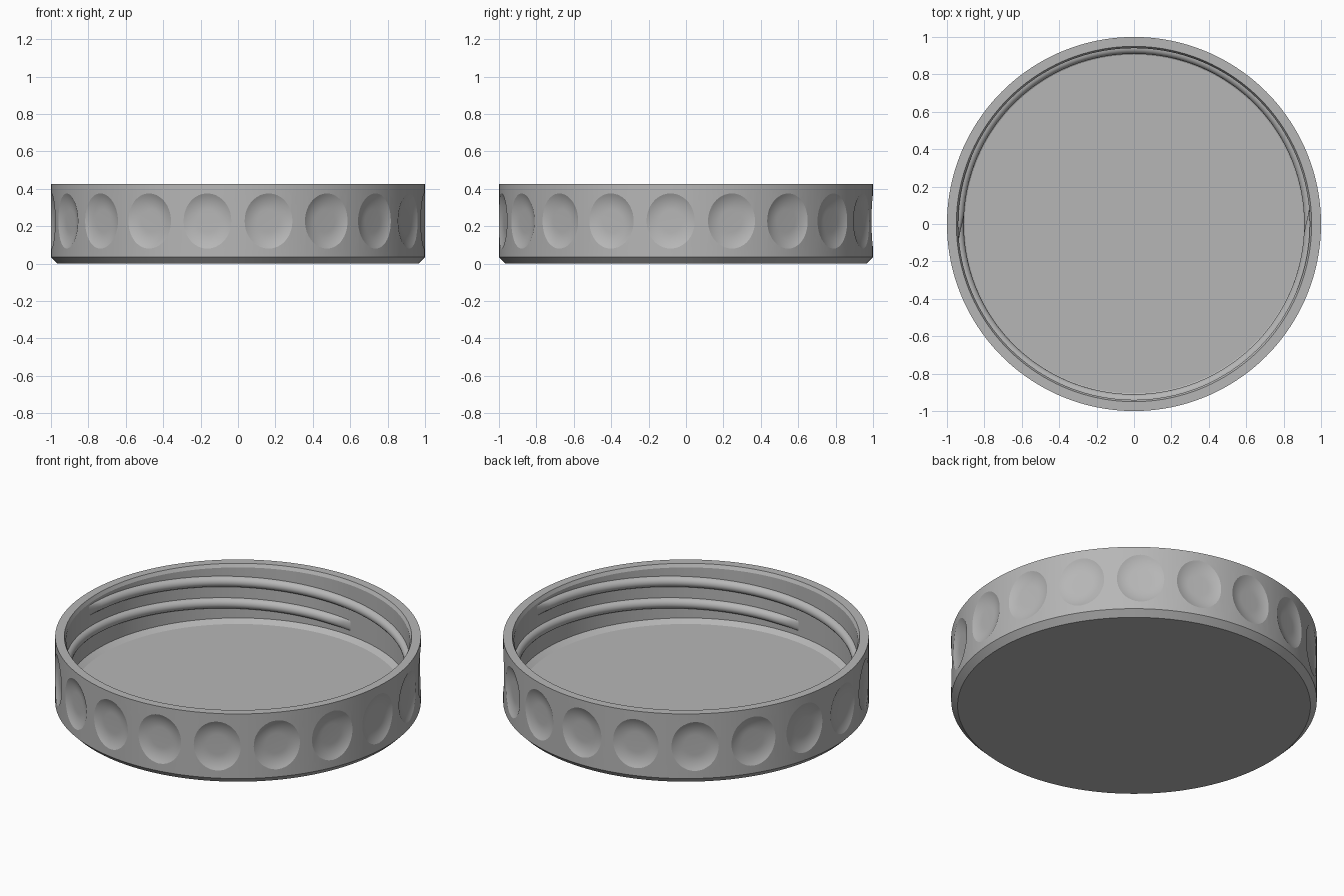
import bpy, bmesh
from math import sin, cos, pi, radians, sqrt
from mathutils import Matrix, Vector

cube = bpy.data.objects.get("Cube")
if cube:
    bpy.data.objects.remove(cube)

GREY = (0.47, 0.47, 0.47, 1)
grey = bpy.data.materials.new("plain grey")
grey.use_nodes = True
grey.diffuse_color = GREY
grey.node_tree.nodes["Principled BSDF"].inputs["Base Color"].default_value = GREY


def lathe(bm, profile, steps, matrix=Matrix.Identity(4)):
    """Spin (radius, height) points about z, then place the result."""
    part = bmesh.new()
    verts = [part.verts.new((r, 0, z)) for r, z in profile]
    edges = [part.edges.new(pair) for pair in zip(verts, verts[1:])]
    bmesh.ops.spin(part, geom=verts + edges, cent=(0, 0, 0), axis=(0, 0, 1),
                   angle=2 * pi, steps=steps, use_merge=True)
    bmesh.ops.remove_doubles(part, verts=part.verts, dist=1e-5)
    bmesh.ops.transform(part, matrix=matrix, verts=part.verts)
    bmesh.ops.recalc_face_normals(part, faces=part.faces)
    mesh = bpy.data.meshes.new("part")
    part.to_mesh(mesh)
    part.free()
    bm.from_mesh(mesh)
    bpy.data.meshes.remove(mesh)


def make_object(name, bm):
    mesh = bpy.data.meshes.new(name)
    bm.to_mesh(mesh)
    bm.free()
    mesh.materials.append(grey)
    obj = bpy.data.objects.new(name, mesh)
    bpy.context.collection.objects.link(obj)
    return obj


def select(obj):
    bpy.ops.object.select_all(action='DESELECT')
    obj.select_set(True)
    bpy.context.view_layer.objects.active = obj


# Lid shell: chamfered base, straight wall, bevelled mouth, recessed floor
bm = bmesh.new()
lathe(bm, [(0, 0), (0.965, 0), (1, 0.035), (1, 0.425), (0.95, 0.425),
           (0.94, 0.405), (0.94, 0.1), (0.905, 0.08), (0, 0.08)], 152)
lid = make_object("lid_shell", bm)

# Finger dimples: shallow flat-bottomed dishes round the wall
COUNT, DEPTH, FLOOR, EDGE = 19, 0.022, 0.06, 0.148
span = EDGE - FLOOR
arc = (span ** 2 + DEPTH ** 2) / (2 * DEPTH)
dish = [(0, -DEPTH), (FLOOR, -DEPTH)]
for i in range(1, 8):
    s = span * i / 7
    dish.append((FLOOR + s, arc - sqrt(arc ** 2 - s ** 2) - DEPTH))
dish += [(EDGE + 0.01, 0.006), (EDGE + 0.01, 0.03), (0, 0.03)]
bm = bmesh.new()
for k in range(COUNT):
    turn = Matrix.Rotation(pi / 2 + 2 * pi * k / COUNT, 4, 'Z')
    place = turn @ Matrix.Translation((1, 0, 0.228)) @ Matrix.Rotation(pi / 2, 4, 'Y')
    lathe(bm, dish, 40, place)
cutter = make_object("dimple_cutter", bm)
cutter.hide_render = True

cut = lid.modifiers.new("dimples", 'BOOLEAN')
cut.operation = 'DIFFERENCE'
cut.solver = 'EXACT'
cut.object = cutter
select(lid)
bpy.ops.object.modifier_apply(modifier=cut.name)
bpy.data.objects.remove(cutter)
bpy.ops.object.shade_smooth_by_angle(angle=radians(18))


# Screw thread: two opposite rounded ridges winding down the inner wall
def thread(name, start):
    steps, sweep, lead, taper = 100, 281, 0.26, 7
    bm = bmesh.new()
    rings = []
    for i in range(steps + 1):
        done = sweep * i / steps
        a = radians(start - done)
        z = 0.363 - lead * done / 360
        size = max(0.05, min(1, done / taper, (sweep - done) / taper))
        section = [(0.95, 0.031)]
        for j in range(9):
            t = pi / 2 - pi * j / 8
            section.append((0.941 - 0.031 * size * cos(t), 0.031 * sin(t)))
        section.append((0.95, -0.031))
        rings.append([bm.verts.new((r * cos(a), r * sin(a), z + h))
                      for r, h in section])
    n = len(rings[0])
    for a, b in zip(rings, rings[1:]):
        for j in range(n):
            bm.faces.new((a[j], a[(j + 1) % n], b[(j + 1) % n], b[j]))
    bm.faces.new(rings[0])
    bm.faces.new(rings[-1])
    bmesh.ops.recalc_face_normals(bm, faces=bm.faces)
    select(make_object(name, bm))
    bpy.ops.object.shade_smooth_by_angle(angle=radians(40))


thread("thread_first", 185)
thread("thread_second", 5)
